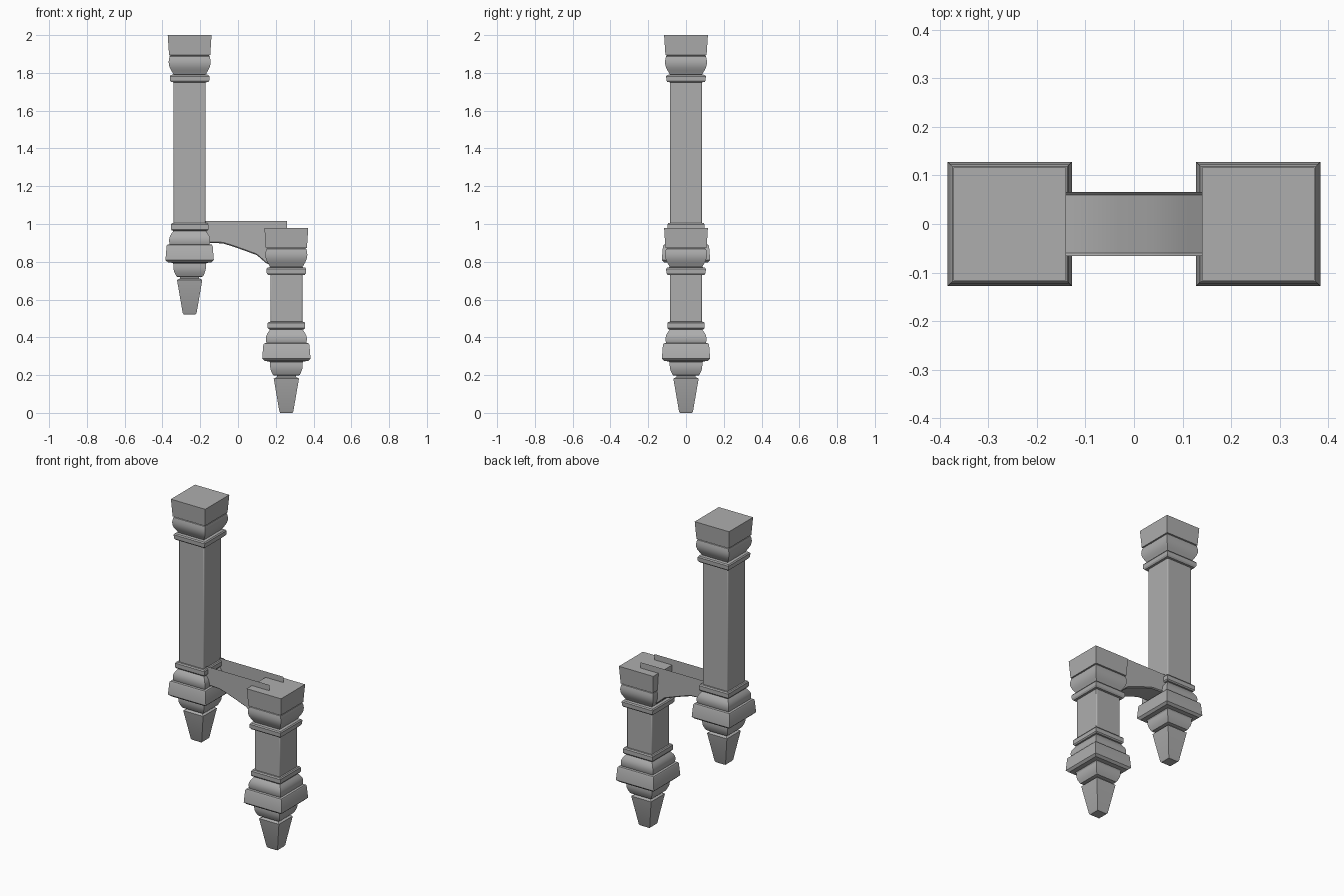
import bpy, bmesh, math

cube = bpy.data.objects.get("Cube")
if cube:
    bpy.data.objects.remove(cube, do_unlink=True)

stone = bpy.data.materials.new("grey stone")
stone.use_nodes = True
GREY = (0.42, 0.42, 0.42, 1)
stone.diffuse_color = GREY
stone.node_tree.nodes["Principled BSDF"].inputs["Base Color"].default_value = GREY


def finish(name, bm, smooth=30):
    mesh = bpy.data.meshes.new(name)
    bm.to_mesh(mesh)
    bm.free()
    mesh.materials.append(stone)
    obj = bpy.data.objects.new(name, mesh)
    bpy.context.collection.objects.link(obj)
    bpy.ops.object.select_all(action="DESELECT")
    obj.select_set(True)
    bpy.context.view_layer.objects.active = obj
    bpy.ops.object.shade_smooth_by_angle(angle=math.radians(smooth))
    return obj


def square_turning(name, x, z, profile):
    """Stack square rings of (half width, height) into a closed moulding."""
    bm = bmesh.new()
    rings = []
    for r, h in profile:
        corners = ((-r, -r), (r, -r), (r, r), (-r, r))
        rings.append([bm.verts.new((x + a, b, z + h)) for a, b in corners])
    for low, high in zip(rings, rings[1:]):
        for i in range(4):
            j = (i + 1) % 4
            bm.faces.new((low[i], low[j], high[j], high[i]))
    bm.faces.new(rings[0][::-1])
    bm.faces.new(rings[-1])
    return finish(name, bm)


def bulge(r0, r1, z0, z1, swell, steps=6):
    """Rounded stretch of a profile between two half widths."""
    return [(r0 + (r1 - r0) * t + swell * math.sin(math.pi * t), z0 + (z1 - z0) * t)
            for t in (i / steps for i in range(steps + 1))]


# Profiles, heights measured from the foot of the post
FINIAL = [(0.032, 0), (0.037, 0.008), (0.067, 0.182), (0.05, 0.19), (0.05, 0.2)]
BASE = ([(0.06, 0.197)] + bulge(0.07, 0.086, 0.2, 0.265, 0.006)
        + [(0.09, 0.272), (0.115, 0.275), (0.128, 0.287), (0.122, 0.362), (0.118, 0.368), (0.105, 0.37)]
        + bulge(0.106, 0.085, 0.372, 0.442, 0.011)
        + [(0.094, 0.443), (0.099, 0.45), (0.099, 0.475), (0.094, 0.482), (0.08, 0.483)])
# Heights measured down from the top of the post
CAPITAL = ([(0.08, -0.25), (0.098, -0.249), (0.104, -0.24), (0.105, -0.218), (0.1, -0.211), (0.084, -0.208)]
           + bulge(0.088, 0.1, -0.205, -0.112, 0.0)[:1]
           + bulge(0.09, 0.106, -0.2, -0.112, 0.012)
           + [(0.1, -0.108), (0.109, -0.106), (0.116, 0)])


def post(side, x, foot, top):
    square_turning(side + "_finial", x, foot, FINIAL)
    square_turning(side + "_base_moulding", x, foot, BASE)
    square_turning(side + "_capital", x, top, CAPITAL)
    shaft = square_turning(side + "_shaft", x, 0, [(0.085, foot + 0.47), (0.085, top - 0.24)])
    soft = shaft.modifiers.new("soft edges", "BEVEL")
    soft.width, soft.segments = 0.006, 2


post("tall_post", -0.256, 0.522, 2.0)
post("short_post", 0.256, 0.0, 0.98)

# Open-topped bracket: curved floor with two upright sides
FLOOR = [(-0.22, 0.9), (-0.14, 0.9), (-0.08, 0.897), (-0.03, 0.882), (0.035, 0.859),
         (0.1, 0.835), (0.148, 0.793), (0.19, 0.775), (0.26, 0.775)]
bm = bmesh.new()
rows = []
for x, z in FLOOR:
    section = ((-0.066, 1.015), (-0.066, z + 0.006), (-0.06, z), (0.06, z), (0.066, z + 0.006), (0.066, 1.015))
    rows.append([bm.verts.new((x, y, h)) for y, h in section])
for a, b in zip(rows, rows[1:]):
    for i in range(5):
        bm.faces.new((a[i], a[i + 1], b[i + 1], b[i]))
bmesh.ops.recalc_face_normals(bm, faces=bm.faces)
bm.faces.ensure_lookup_table()
if bm.faces[2].normal.z > 0:
    bmesh.ops.reverse_faces(bm, faces=bm.faces)
finish("bracket", bm, 35)
